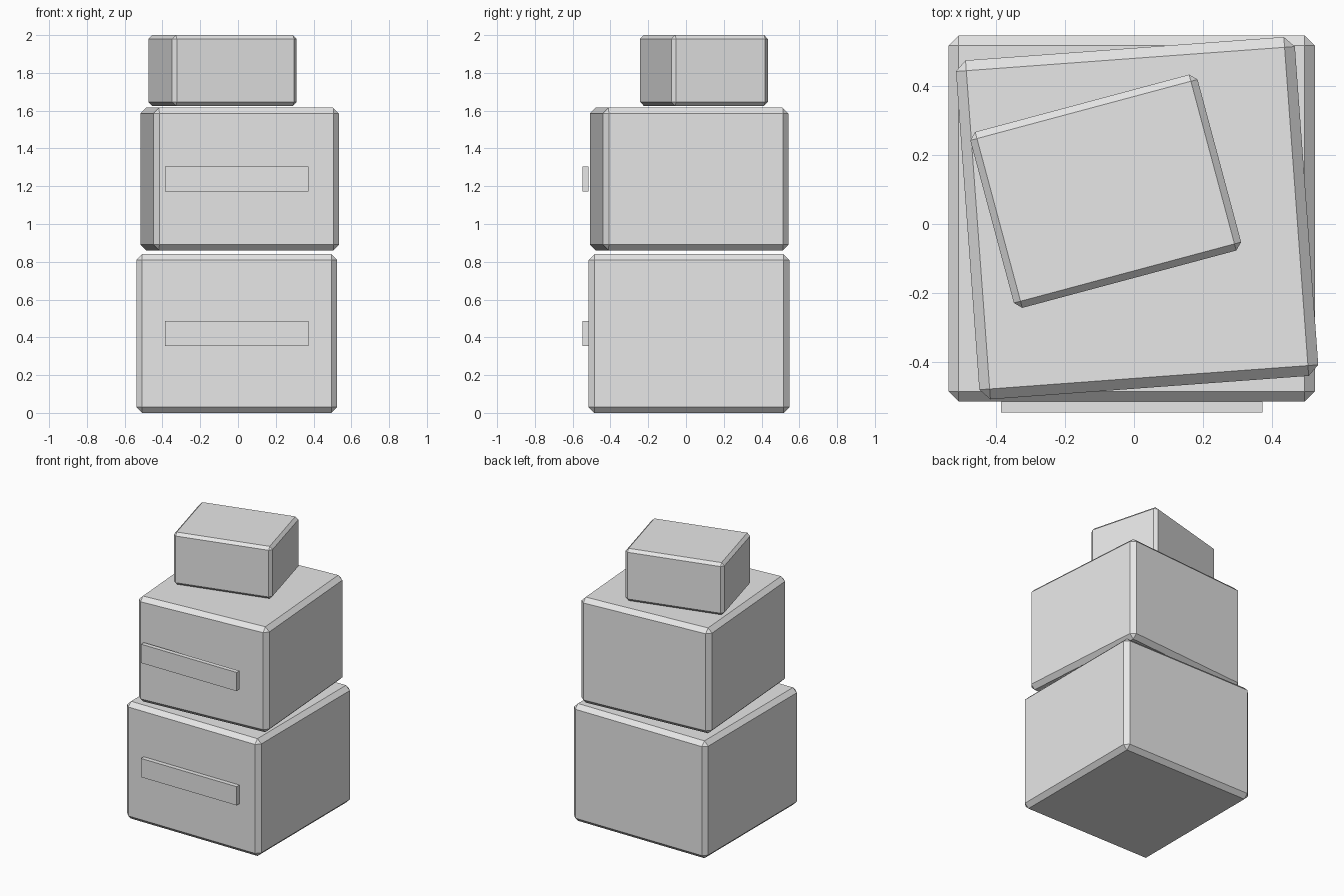
import bpy
import bmesh
from math import radians
from mathutils import Matrix, Vector

default_cube = bpy.data.objects.get("Cube")
if default_cube:
    bpy.data.objects.remove(default_cube, do_unlink=True)

# Single plain grey for every part
GREY = (0.8, 0.8, 0.8, 1.0)
grey = bpy.data.materials.new("plain_grey")
grey.use_nodes = True
grey.diffuse_color = GREY
grey.node_tree.nodes["Principled BSDF"].inputs["Base Color"].default_value = GREY


def box(name, center, size, turn=0, chamfer=0):
    """Flat-shaded box, turned about z, with optional single-cut chamfered edges."""
    bm = bmesh.new()
    bmesh.ops.create_cube(bm, size=1, matrix=Matrix.Diagonal(Vector(size)).to_4x4())
    mesh = bpy.data.meshes.new(name)
    bm.to_mesh(mesh)
    bm.free()
    mesh.materials.append(grey)
    obj = bpy.data.objects.new(name, mesh)
    obj.location = center
    obj.rotation_euler.z = radians(turn)
    bpy.context.scene.collection.objects.link(obj)
    if chamfer:
        bevel = obj.modifiers.new("chamfer", 'BEVEL')
        bevel.width = chamfer
        bevel.segments = 1
        bevel.limit_method = 'NONE'
    return obj


# Stack of crates, each turned a little on the one below
box("bottom_crate", (-0.007, 0.016, 0.42), (1.062, 1.062, 0.84), 0, 0.03)
box("middle_crate", (0.009, 0.017, 1.238), (0.985, 0.985, 0.755), 4.2, 0.03)
box("top_crate", (-0.082, 0.095, 1.813), (0.682, 0.528, 0.374), 15, 0.02)

# Front strips on the two large crates
for name, z in (("bottom_front_strip", 0.42), ("middle_front_strip", 1.238)):
    box(name, (-0.007, -0.531, z), (0.758, 0.032, 0.134))
